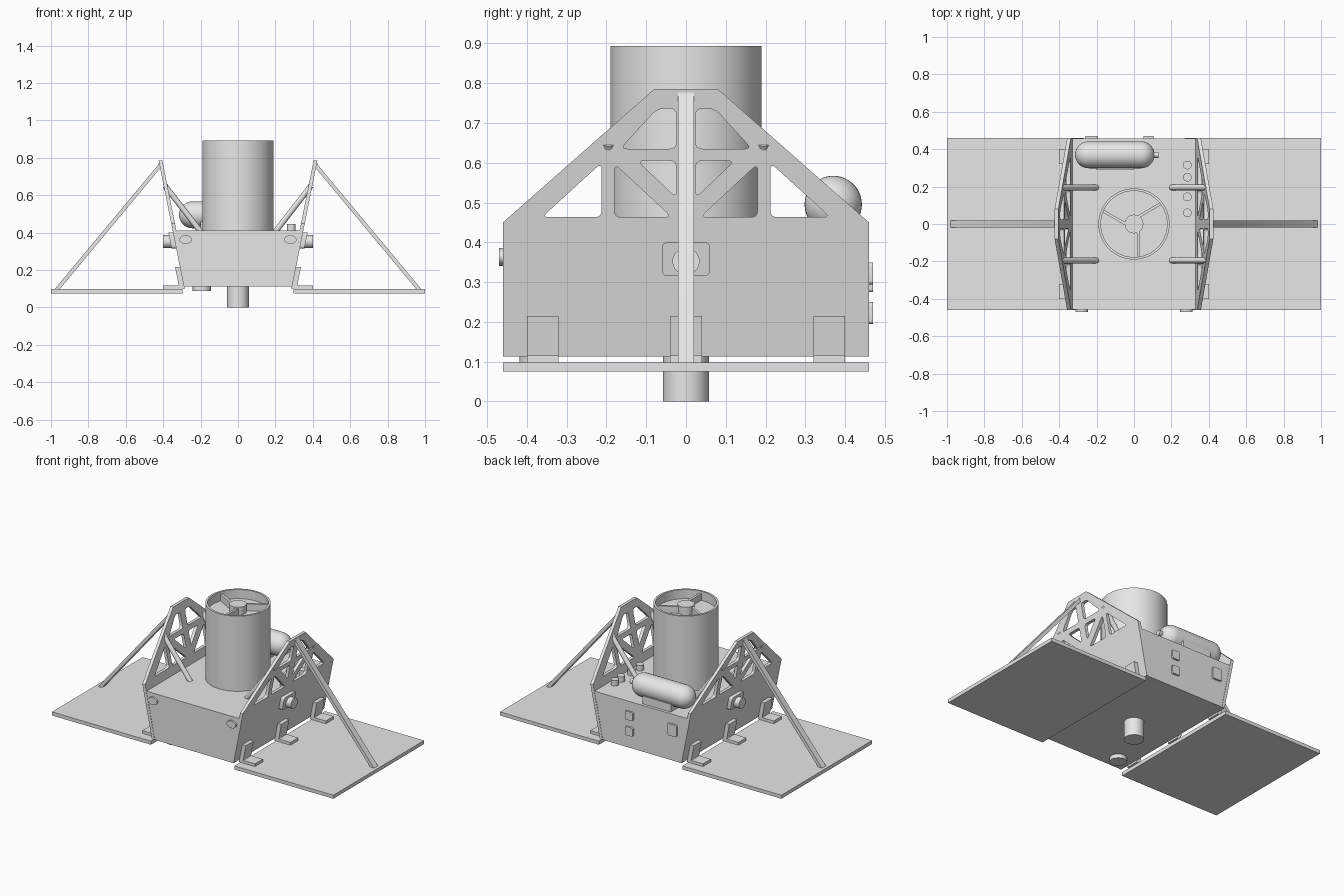
import bpy, bmesh
from math import pi, sin, cos, radians
from mathutils import Vector, Matrix

if "Cube" in bpy.data.objects:
    bpy.data.objects.remove(bpy.data.objects["Cube"])

grey = bpy.data.materials.new("plain grey")
grey.use_nodes = True
grey.diffuse_color = (0.8, 0.8, 0.8, 1)
grey.node_tree.nodes["Principled BSDF"].inputs["Base Color"].default_value = grey.diffuse_color


def finish(name, bm):
    """Turn a bmesh into a smooth-by-angle object."""
    bmesh.ops.remove_doubles(bm, verts=bm.verts, dist=1e-5)
    bmesh.ops.recalc_face_normals(bm, faces=bm.faces)
    mesh = bpy.data.meshes.new(name)
    bm.to_mesh(mesh)
    bm.free()
    mesh.materials.clear()
    mesh.materials.append(grey)
    ob = bpy.data.objects.new(name, mesh)
    bpy.context.collection.objects.link(ob)
    bpy.ops.object.select_all(action='DESELECT')
    ob.select_set(True)
    bpy.context.view_layer.objects.active = ob
    bpy.ops.object.shade_smooth_by_angle(angle=radians(30))
    return ob


def prism(name, profile, y0, y1):
    """Extrude an x-z profile along y."""
    bm = bmesh.new()
    face = bm.faces.new([bm.verts.new((x, y0, z)) for x, z in profile])
    new = bmesh.ops.extrude_face_region(bm, geom=[face])["geom"]
    bmesh.ops.translate(bm, vec=(0, y1 - y0, 0),
                        verts=[v for v in new if isinstance(v, bmesh.types.BMVert)])
    return finish(name, bm)


def box(name, x, y, z):
    return prism(name, [(x[0], z[0]), (x[1], z[0]), (x[1], z[1]), (x[0], z[1])], *y)


def lathe(name, profile, origin=(0, 0, 0), axis=(0, 0, 1), steps=48, squash=1):
    """Spin an (r, h) profile about an axis."""
    bm = bmesh.new()
    verts = [bm.verts.new((r, 0, h)) for r, h in profile]
    edges = [bm.edges.new(pair) for pair in zip(verts, verts[1:])]
    bmesh.ops.spin(bm, geom=verts + edges, axis=(0, 0, 1), cent=(0, 0, 0),
                   angle=2 * pi, steps=steps)
    bm.transform(Matrix.Translation(origin)
                 @ Vector(axis).to_track_quat('Z', 'Y').to_matrix().to_4x4())
    bmesh.ops.scale(bm, vec=(1, 1, squash), verts=bm.verts,
                    space=Matrix.Translation(-Vector(origin)))
    return finish(name, bm)


def rod(name, a, b, r, steps=32, squash=1):
    d = Vector(b) - Vector(a)
    return lathe(name, [(0, 0), (r, 0), (r, d.length), (0, d.length)], a, d, steps, squash)


def rounded(points, radius):
    """Round the corners of a polygon."""
    out = []
    for i, p in enumerate(points):
        p = Vector(p)
        a, b = Vector(points[i - 1]), Vector(points[(i + 1) % len(points)])
        s = p + (a - p).normalized() * min(radius, (a - p).length * .45)
        e = p + (b - p).normalized() * min(radius, (b - p).length * .45)
        for k in range(5):
            t = k / 4
            out.append(s * (1 - t) ** 2 + p * 2 * t * (1 - t) + e * t * t)
    return out


def wall(z):
    """Outer x of the leaning side wall at height z."""
    return 0.29 + 0.2 * (z - 0.113)


def side_plate(name, side, outlines, lift, half):
    """Leaning plate with holes, drawn in y-z and sheared onto the wall."""
    curve = bpy.data.curves.new(name, 'CURVE')
    curve.dimensions, curve.fill_mode, curve.extrude = '2D', 'BOTH', half
    for pts in outlines:
        spline = curve.splines.new('POLY')
        spline.points.add(len(pts) - 1)
        for sp, p in zip(spline.points, pts):
            sp.co = (p[0], p[1], 0, 1)
        spline.use_cyclic_u = True
    temp = bpy.data.objects.new(name, curve)
    bm = bmesh.new()
    bm.from_mesh(temp.to_mesh())
    temp.to_mesh_clear()
    bpy.data.objects.remove(temp)
    for v in bm.verts:
        u, h, w = v.co
        v.co = (side * (wall(h) + lift + w), u, h)
    return finish(name, bm)


# Main body and deck
prism("body", [(-wall(.113) + .01, .113), (wall(.113) - .01, .113),
               (wall(.41) - .01, .41), (-wall(.41) + .01, .41)], -.458, .458)

# Side truss outline and openings
outline = [(-.46, .113), (.46, .113), (.46, .45), (.08, .785), (-.08, .785), (-.46, .45)]
half_holes = [
    [(.024, .635), (.165, .635), (.072, .736), (.024, .736)],
    [(.024, .605), (.122, .605), (.024, .512)],
    [(.036, .463), (.18, .463), (.18, .597)],
    [(.212, .463), (.362, .463), (.212, .6)],
]
holes = [rounded([(m * y, z) for y, z in h], .018) for h in half_holes for m in (1, -1)]

for side, word in ((1, "left"), (-1, "right")):
    side_plate(word + "_truss", side, [outline] + holes, -.01, .01)
    # Square port with a round lens
    port = rounded([(-.06, .315), (.06, .315), (.06, .4), (-.06, .4)], .015)
    side_plate(word + "_port", side, [port], .012, .013)
    rod(word + "_port_lens", (side * .34, 0, .352), (side * .4, 0, .352), .034)
    # Solar panel and its diagonal brace
    box(word + "_panel", sorted((side * .297, side * 1.0)), (-.46, .46), (.075, .098))
    brace = [(.98, .098), (.953, .098), (.405, .757), (.412, .78), (.422, .78), (.426, .763)]
    prism(word + "_panel_brace", [(side * x, z) for x, z in brace], -.02, .02)
    # Hinge brackets
    bracket = [(.285, .098), (.4, .098), (.4, .116), (.317, .116), (.336, .215), (.305, .215)]
    for y in (-.36, 0, .36):
        prism(word + "_hinge", [(side * x, z) for x, z in bracket], y - .04, y + .04)
    # Inner struts from truss to deck
    for y in (-.195, .195):
        rod(word + "_deck_strut", (side * .39, y, .65), (side * .2, y, .405), .015, 20)
    # Oval front fittings
    rod(word + "_front_fitting", (side * .28, -.45, .363), (side * .28, -.47, .363), .033, 32, .7)

# Telescope tube with recessed floor, hub and vanes
lathe("telescope_tube", [(0, .4), (.19, .4), (.19, .893), (.177, .893), (.177, .835), (0, .835)],
      steps=64)
rod("hub", (0, 0, .83), (0, 0, .885), .05)
for angle in (30, 150, 270):
    vane = box("vane", (.03, .182), (.015, .03), (.83, .878))
    vane.rotation_euler.z = radians(angle)

# Tank with rounded ends, saddle and valve
radius, length = .072, .425
arc = [radians(90 * i / 10) for i in range(11)]
tank = [(radius * sin(a), radius - radius * cos(a)) for a in arc]
tank += [(r, length - h) for r, h in reversed(tank)]
lathe("tank", tank, (-.315, .37, .495), (1, 0, 0))
box("tank_saddle", (-.2, 0), (.29, .44), (.405, .46))
rod("tank_valve", (.1, .37, .495), (.13, .37, .495), .016, 20)

# Deck canisters
for y in (.315, .25, .145, .06):
    rod("deck_canister", (.285, y, .4), (.285, y, .445), .023, 24)

# Rear hatches
for x, z, w, h in ((.078, .222, .055, .055), (.078, .322, .055, .055), (-.228, .312, .065, .075)):
    pts = rounded([(x - w / 2, z - h / 2), (x + w / 2, z - h / 2),
                   (x + w / 2, z + h / 2), (x - w / 2, z + h / 2)], .01)
    prism("rear_hatch", pts, .45, .47)

# Underside fittings
rod("bottom_nozzle", (0, 0, 0), (0, 0, .12), .058, 48)
rod("bottom_disc", (-.193, -.37, .088), (-.193, -.37, .12), .049)
